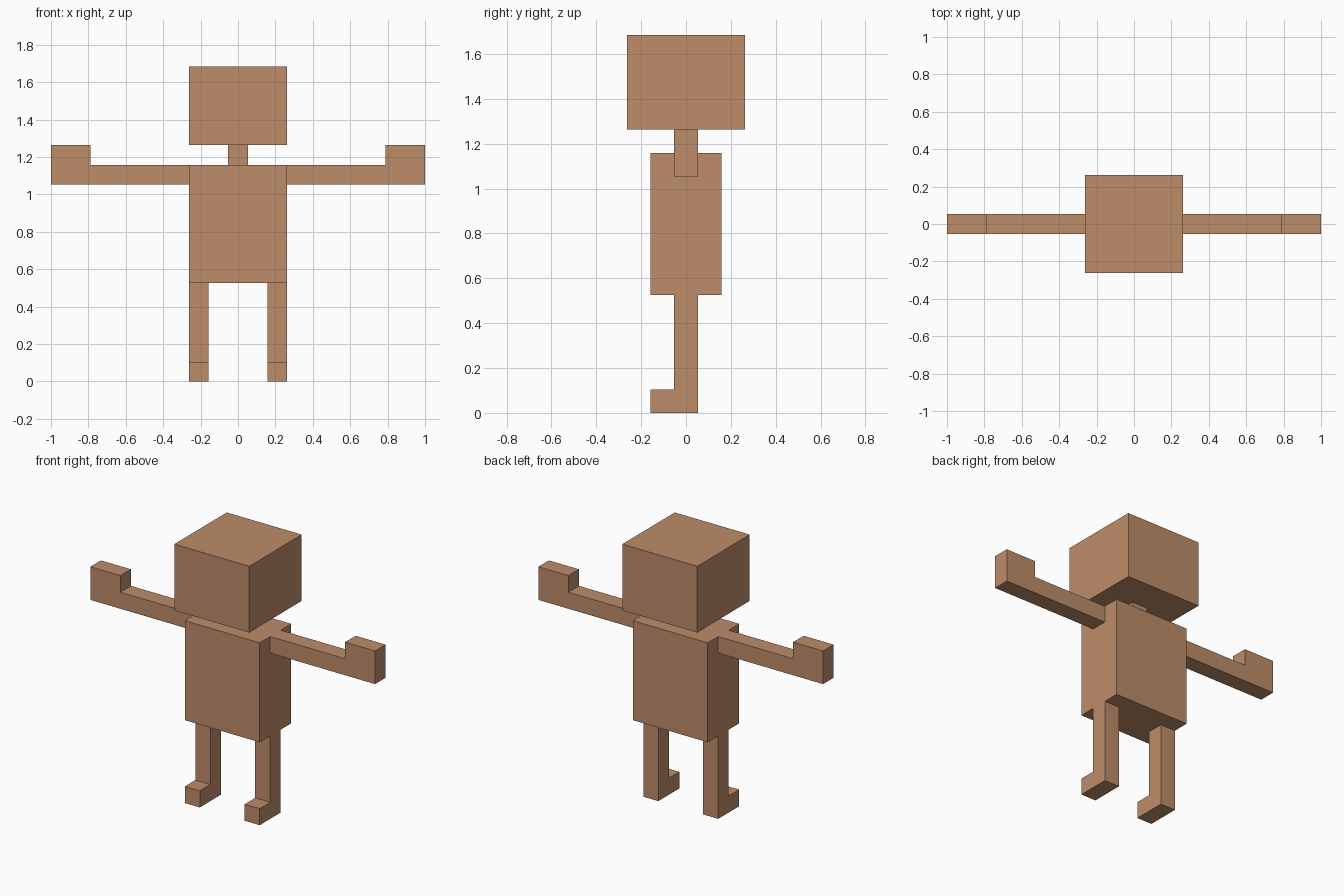
import bpy
import bmesh
from mathutils import Vector

cube = bpy.data.objects.get("Cube")
if cube:
    bpy.data.objects.remove(cube, do_unlink=True)

U = 1 / 19  # block unit: the arm span is 38 units

tan = bpy.data.materials.new("warm tan")
tan.use_nodes = True
TAN = (0.515, 0.266, 0.144, 1)
tan.diffuse_color = TAN
tan.node_tree.nodes["Principled BSDF"].inputs["Base Color"].default_value = TAN


def prism(name, profile, depth):
    """Extrude a closed profile, given in block units, along depth."""
    bm = bmesh.new()
    face = bm.faces.new([bm.verts.new(Vector(p) * U) for p in profile])
    ext = bmesh.ops.extrude_face_region(bm, geom=[face])
    verts = [v for v in ext["geom"] if isinstance(v, bmesh.types.BMVert)]
    bmesh.ops.translate(bm, verts=verts, vec=Vector(depth) * U)
    bmesh.ops.recalc_face_normals(bm, faces=bm.faces)
    mesh = bpy.data.meshes.new(name)
    bm.to_mesh(mesh)
    bm.free()
    mesh.materials.append(tan)
    obj = bpy.data.objects.new(name, mesh)
    bpy.context.collection.objects.link(obj)
    return obj


def block(name, hx, hy, z0, z1):
    """Box centred on x and y."""
    base = [(-hx, -hy, z0), (hx, -hy, z0), (hx, hy, z0), (-hx, hy, z0)]
    return prism(name, base, (0, 0, z1 - z0))


# Head, neck and torso
block("head", 5, 5, 24, 32)
block("neck", 1, 1, 22, 24)
block("torso", 5, 3, 10, 22)

# Profiles: arm with raised hand (x, z), leg with forward foot (y, z)
ARM = [(5, 20), (19, 20), (19, 24), (15, 24), (15, 22), (5, 22)]
LEG = [(-3, 0), (1, 0), (1, 10), (-1, 10), (-1, 2), (-3, 2)]

# Arms and legs on both sides
for side, s in (("left", 1), ("right", -1)):
    prism(side + "_arm", [(s * x, -1, z) for x, z in ARM], (0, 2, 0))
    prism(side + "_leg", [(s * 3, y, z) for y, z in LEG], (s * 2, 0, 0))
